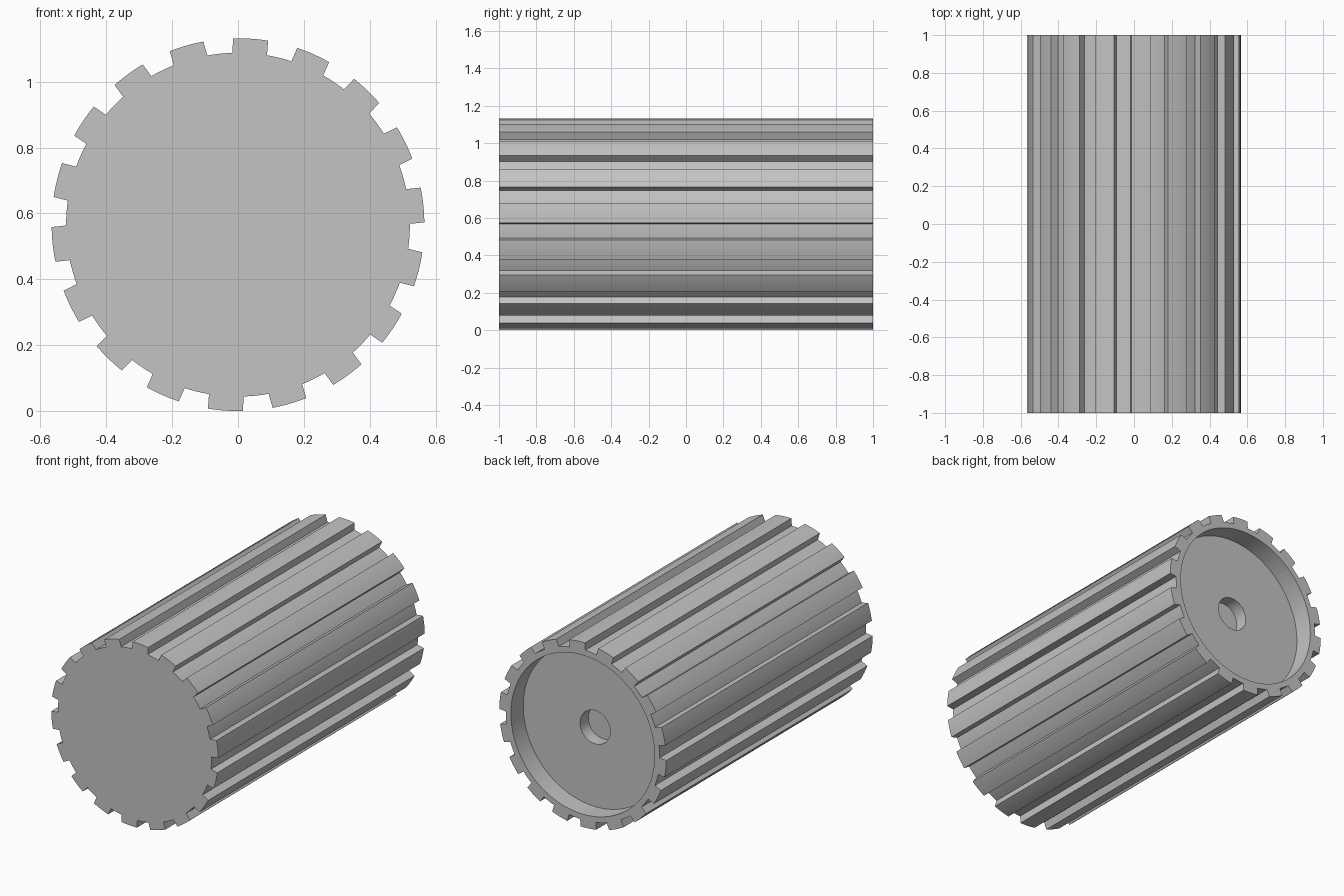
import bpy, bmesh, math

if "Cube" in bpy.data.objects:
    bpy.data.objects.remove(bpy.data.objects["Cube"])

TEETH = 18
R_TIP, R_ROOT = 0.566, 0.522
HALF_W = 0.053                  # half width of a parallel-sided tooth
PHASE = math.radians(6.1)       # direction of the first tooth
RECESS_R, RECESS_D = 0.487, 0.12
HOLE_R, HOLE_D = 0.102, 0.08
TIP_SEGS, ROOT_SEGS = 6, 4

# Toothed outline as (angle, radius) pairs
pitch = 2 * math.pi / TEETH
tip = math.asin(HALF_W / R_TIP)
root = math.asin(HALF_W / R_ROOT)
outline = []
for t in range(TEETH):
    c = PHASE + t * pitch
    outline += [(c - tip + 2 * tip * i / TIP_SEGS, R_TIP) for i in range(TIP_SEGS + 1)]
    gap = pitch - 2 * root
    outline += [(c + root + gap * i / ROOT_SEGS, R_ROOT) for i in range(ROOT_SEGS + 1)]

bm = bmesh.new()


def ring(y, radius=None):
    """Toothed ring, or a plain circle when a radius is given."""
    return [bm.verts.new(((radius or r) * math.cos(a), y, R_TIP + (radius or r) * math.sin(a)))
            for a, r in outline]


# Front face, toothed side, back rim, recess and blind centre hole
floor_y = 1 - RECESS_D
rings = [ring(-1), ring(1), ring(1, RECESS_R), ring(floor_y, RECESS_R),
         ring(floor_y, HOLE_R), ring(floor_y - HOLE_D, HOLE_R)]
n = len(outline)
for a, b in zip(rings, rings[1:]):
    for i in range(n):
        j = (i + 1) % n
        bm.faces.new((a[i], a[j], b[j], b[i]))
bm.faces.new(rings[0])
bm.faces.new(rings[-1])
bmesh.ops.recalc_face_normals(bm, faces=bm.faces)

mesh = bpy.data.meshes.new("toothed_roller")
bm.to_mesh(mesh)
bm.free()
roller = bpy.data.objects.new("toothed_roller", mesh)
bpy.context.collection.objects.link(roller)

# Plain grey material
grey = bpy.data.materials.new("light_grey")
grey.diffuse_color = (0.55, 0.55, 0.55, 1)
grey.use_nodes = True
grey.node_tree.nodes["Principled BSDF"].inputs["Base Color"].default_value = grey.diffuse_color
mesh.materials.append(grey)

# Smooth curved faces, sharp tooth edges
bpy.context.view_layer.objects.active = roller
roller.select_set(True)
bpy.ops.object.shade_smooth_by_angle(angle=math.radians(30))
